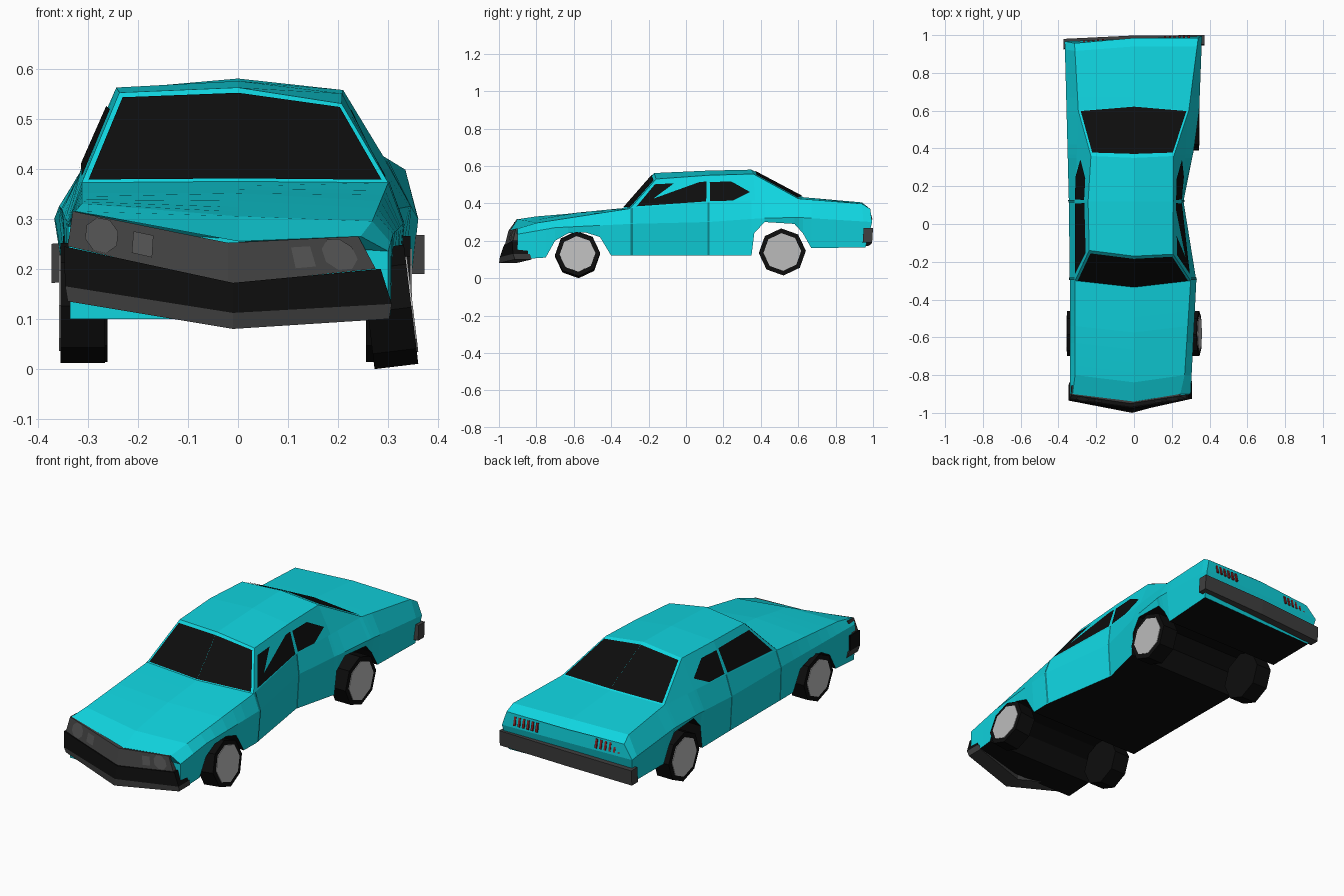
import bpy, bmesh, math
from mathutils import Vector, Matrix

if "Cube" in bpy.data.objects:
    bpy.data.objects.remove(bpy.data.objects["Cube"])


def material(name, rgb):
    m = bpy.data.materials.new(name)
    m.diffuse_color = (*rgb, 1)
    m.use_nodes = True
    m.node_tree.nodes["Principled BSDF"].inputs["Base Color"].default_value = m.diffuse_color
    return m


TEAL = material("teal paint", (0.005, 0.66, 0.74))
SEAM = material("panel gap", (0.003, 0.25, 0.28))
BLACK = material("black", (0.004, 0.004, 0.004))
DARK = material("dark grey", (0.05, 0.05, 0.05))
LAMP = material("lamp grey", (0.08, 0.08, 0.08))
RED = material("tail red", (0.25, 0.02, 0.02))
RIM = material("rim grey", (0.5, 0.5, 0.5))


def build(name, verts, faces, mats, index=None, recalc=True):
    me = bpy.data.meshes.new(name)
    me.from_pydata([tuple(v) for v in verts], [], faces)
    for m in mats:
        me.materials.append(m)
    for i, p in enumerate(me.polygons):
        p.material_index = index[i] if index else 0
    if recalc:
        bm = bmesh.new()
        bm.from_mesh(me)
        bmesh.ops.recalc_face_normals(bm, faces=bm.faces)
        bm.to_mesh(me)
        bm.free()
    ob = bpy.data.objects.new(name, me)
    bpy.context.collection.objects.link(ob)
    return ob


def at(table, y):
    """Piecewise linear lookup in (y, value) pairs."""
    if y <= table[0][0]:
        return table[0][1]
    for (a, p), (b, q) in zip(table, table[1:]):
        if y <= b:
            return p + (q - p) * (y - a) / (b - a)
    return table[-1][1]


# Body lines along the length; the two flanks differ
BOTTOM = [(-.9, .10), (-.75, .11), (-.7, .2), (-.63, .24), (-.54, .245), (-.46, .22), (-.4, .12),
          (.35, .12), (.365, .24), (.42, .3), (.58, .29), (.625, .24), (.67, .16), (.985, .165)]
CENTRE_Z = [(-.9, .255), (-.8, .305), (-.55, .35), (-.3, .375), (.6, .435), (.94, .405), (.985, .37)]
FLANK = {
    -1: dict(sill=[(-.9, .335), (.12, .335), (.985, .345)],
             mid=[(-.9, .34), (-.3, .34), (.12, .345), (.985, .367)],
             shoulder=[(-.9, .325), (-.82, .312), (.12, .312), (.6, .295), (.985, .315)],
             mid_z=[(-.9, .285), (.12, .30), (.4, .32), (.6, .325), (.985, .3)],
             top_z=[(-.9, .315), (-.8, .33), (-.3, .372), (.12, .405), (.6, .425), (.94, .398), (.985, .365)]),
    1: dict(sill=[(-.9, .30), (-.6, .31), (-.3, .315), (.12, .25), (.4, .32), (.985, .345)],
            mid=[(-.9, .30), (-.3, .33), (.12, .262), (.4, .318), (.6, .345), (.985, .36)],
            shoulder=[(-.9, .245), (-.8, .268), (-.3, .30), (.12, .25), (.37, .272), (.6, .29), (.985, .34)],
            mid_z=[(-.9, .235), (-.7, .27), (-.3, .29), (.12, .30), (.4, .32), (.6, .325), (.985, .3)],
            top_z=[(-.9, .265), (-.8, .295), (-.3, .372), (.12, .405), (.6, .425), (.94, .398), (.985, .37)])}


def flank_points(y, s):
    f = FLANK[s]
    skew = at([(.67, 0), (.985, -.028)], y) if s < 0 else 0
    tuck = at([(.67, 0), (.985, -.025)], y)
    return [Vector((s * at(f["sill"], y), y + skew + tuck, at(BOTTOM, y))),
            Vector((s * at(f["mid"], y), y + skew + tuck * -.4, at(f["mid_z"], y))),
            Vector((s * at(f["shoulder"], y), y + skew, at(f["top_z"], y)))]


def ring(y):
    shift = at([(-.9, -.04), (-.3, -.03), (-.2, 0), (.9, 0)], y)
    return flank_points(y, -1) + [Vector((0, y + shift, at(CENTRE_Z, y)))] + flank_points(y, 1)[::-1]


# Body shell, open under the cabin
stations = sorted({p[0] for p in BOTTOM} | {-.8, -.3, .12, .37, .6, .94})
verts, faces, index = [], [], []
for i, y in enumerate(stations):
    verts += ring(y)
    if i:
        for k in range(7):
            if k in (2, 3) and stations[i - 1] >= -.3 and y <= .6:
                continue
            n = (k + 1) % 7
            a, b = 7 * (i - 1), 7 * i
            faces.append((a + k, a + n, b + n, b + k))
            index.append(1 if k == 6 else 0)
e = len(verts) - 7
for o in (0, e):
    faces += [(o + 1, o + 2, o + 3, o + 4, o + 5), (o, o + 1, o + 5, o + 6)]
    index += [0, 0]
build("body", verts, faces, [TEAL, BLACK], index)

# Cabin: belt line below, roof line above
roof = {-1: [Vector((-.237, -.14, .552)), Vector((-.243, .12, .562)), Vector((-.228, .36, .56))],
        1: [Vector((.207, -.16, .53)), Vector((.208, .12, .55)), Vector((.21, .36, .557))]}
mid_roof = [Vector((0, -.17, .562)), Vector((0, .12, .575)), Vector((0, .35, .58))]
front_c, rear_c = Vector((0, -.335, .374)), Vector((0, .625, .434))
belt = {s: [flank_points(y, s)[2] for y in (-.3, .12, .37, .6)] for s in (-1, 1)}
verts = mid_roof + [front_c, rear_c]
faces = []
for s in (-1, 1):
    o = len(verts)
    verts += roof[s] + belt[s]
    faces += [(0, o, o + 1, 1), (1, o + 1, o + 2, 2), (3, o + 3, o, 0), (4, o + 6, o + 2, 2),
              (o + 3, o + 4, o + 1, o), (o + 4, o + 5, o + 2, o + 1), (o + 5, o + 6, o + 2)]
build("cabin", verts, faces, [TEAL])


def pane(name, quad, outline, mat=BLACK, lift=.004):
    """Flat panel drawn in (u, v) on a quad: a-b along the bottom, d-c along the top."""
    a, b, c, d = quad
    n = (b - a).cross(d - a).normalized()
    if n.dot((a + c) / 2 - Vector((0, .1, .3))) < 0:
        n = -n
    pts = [a.lerp(b, u).lerp(d.lerp(c, u), v) + n * lift for u, v in outline]
    nn = (pts[1] - pts[0]).cross(pts[2] - pts[0])
    if nn.dot(n) < 0:
        pts.reverse()
    build(name, pts, [tuple(range(len(pts)))], [mat], recalc=False)


# Glass
for s, side in ((-1, "left"), (1, "right")):
    r, b = roof[s], belt[s]
    edge = [(.04, .02), (1, .02), (1, .93), (.05, .93)]
    pane("windscreen_" + side, (b[0], front_c, mid_roof[0], r[0]), edge)
    pane("rear_window_" + side, (b[3], rear_c, mid_roof[2], r[2]), edge)
    pane("door_window_" + side, (b[0], b[1], r[1], r[0]), [(.07, .05), (.97, .03), (.97, .76), (.07, .8)])
    pane("quarter_window_" + side, (b[1], b[2], r[2], r[1]),
         [(.04, .04), (.52, .02), (.9, .32), (.5, .74), (.03, .74)])
    # Door gaps
    for y, nm in ((-.29, "front"), (.12, "rear")):
        p, q = flank_points(y - .006, s), flank_points(y + .006, s)
        for k, part in ((0, "lower"), (1, "upper")):
            pane(f"door_gap_{nm}_{part}_{side}", (p[k], q[k], q[k + 1], p[k + 1]),
                 [(0, .02), (1, .02), (1, 1), (0, 1)], SEAM, .003)


def chevron(name, top, bottom, depth, mat):
    """Three-point bar: left, centre, right edges, given thickness along y."""
    front = [Vector(p) for p in top + bottom]
    back = [p + Vector((0, depth, 0)) for p in front]
    build(name, front + back, [(0, 1, 4, 3), (1, 2, 5, 4), (6, 7, 10, 9), (7, 8, 11, 10),
                               (0, 1, 7, 6), (1, 2, 8, 7), (3, 4, 10, 9), (4, 5, 11, 10),
                               (0, 3, 9, 6), (2, 5, 11, 8)], [mat])


# Nose and bumpers
g_top = [(-.33, -.905, .315), (-.02, -.95, .252), (.24, -.91, .265)]
g_low = [(-.34, -.925, .245), (-.02, -.97, .17), (.275, -.925, .2)]
b_top = [(-.348, -.93, .245), (-.01, -.975, .172), (.285, -.93, .2)]
b_low = [(-.345, -.935, .165), (-.01, -.995, .112), (.307, -.925, .13)]
l_low = [(-.34, -.925, .135), (-.01, -1, .08), (.302, -.915, .10)]
chevron("grille", g_top, g_low, .05, DARK)
chevron("front_bumper", b_top, b_low, .08, BLACK)
chevron("front_lip", b_low, l_low, .09, DARK)
chevron("rear_bumper", [(-.372, .98, .25), (0, .998, .262), (.372, 1, .268)],
        [(-.372, .975, .172), (0, .99, .182), (.372, .995, .19)], -.05, DARK)


# Headlamps and indicators on the grille halves
def lamp(name, s, u, v, r, sides):
    i = 0 if s < 0 else 2
    quad = [Vector(p) for p in (g_low[i], g_low[1], g_top[1], g_top[i])]
    w = (quad[1] - quad[0]).length
    h = (quad[3] - quad[0]).length
    ring_uv = [(u + r / w * math.cos(math.tau * (k + .5) / sides),
                v + r / h * math.sin(math.tau * (k + .5) / sides)) for k in range(sides)]
    pane(name, quad, ring_uv, LAMP, .003)


for s, side in ((-1, "left"), (1, "right")):
    lamp("headlamp_" + side, s, .2, .5, .036, 8)
    lamp("indicator_" + side, s, .46, .5, .03, 4)
    # Tail lamp slats
    for k in range(6):
        x = s * (.165 + .025 * k)
        y = at([(-.34, .951), (0, .983), (.34, .985)], x)
        bm = bmesh.new()
        bmesh.ops.create_cube(bm, size=1, matrix=Matrix.Translation((x, y, .333)) @
                              Matrix.Rotation(.25, 4, 'X') @ Matrix.Diagonal((.011, .014, .045, 1)))
        me = bpy.data.meshes.new("tail_slat")
        bm.to_mesh(me)
        bm.free()
        me.materials.append(RED)
        bpy.context.collection.objects.link(bpy.data.objects.new("tail_slat_" + side, me))


# Eight-sided wheels with flat rims
def drum(name, radius, depth, matrix, mat):
    bm = bmesh.new()
    bmesh.ops.create_cone(bm, cap_ends=True, segments=8, radius1=radius, radius2=radius, depth=depth,
                          matrix=matrix @ Matrix.Rotation(math.pi / 2, 4, 'Y') @ Matrix.Rotation(.05, 4, 'Z'))
    me = bpy.data.meshes.new(name)
    bm.to_mesh(me)
    bm.free()
    me.materials.append(mat)
    bpy.context.collection.objects.link(bpy.data.objects.new(name, me))


for name, x, y, z, r, camber in (("front_left", -.31, -.58, .132, .12, 0), ("front_right", .302, -.58, .124, .12, -.12),
                                 ("rear_left", -.305, .515, .14, .126, 0), ("rear_right", .3, .515, .14, .126, 0)):
    m = Matrix.Translation((x, y, z)) @ Matrix.Rotation(camber, 4, 'Y')
    drum(name + "_tyre", r, .088, m, BLACK)
    drum(name + "_rim", r * .8, .01, m @ Matrix.Translation((math.copysign(.042, x), 0, 0)), RIM)
